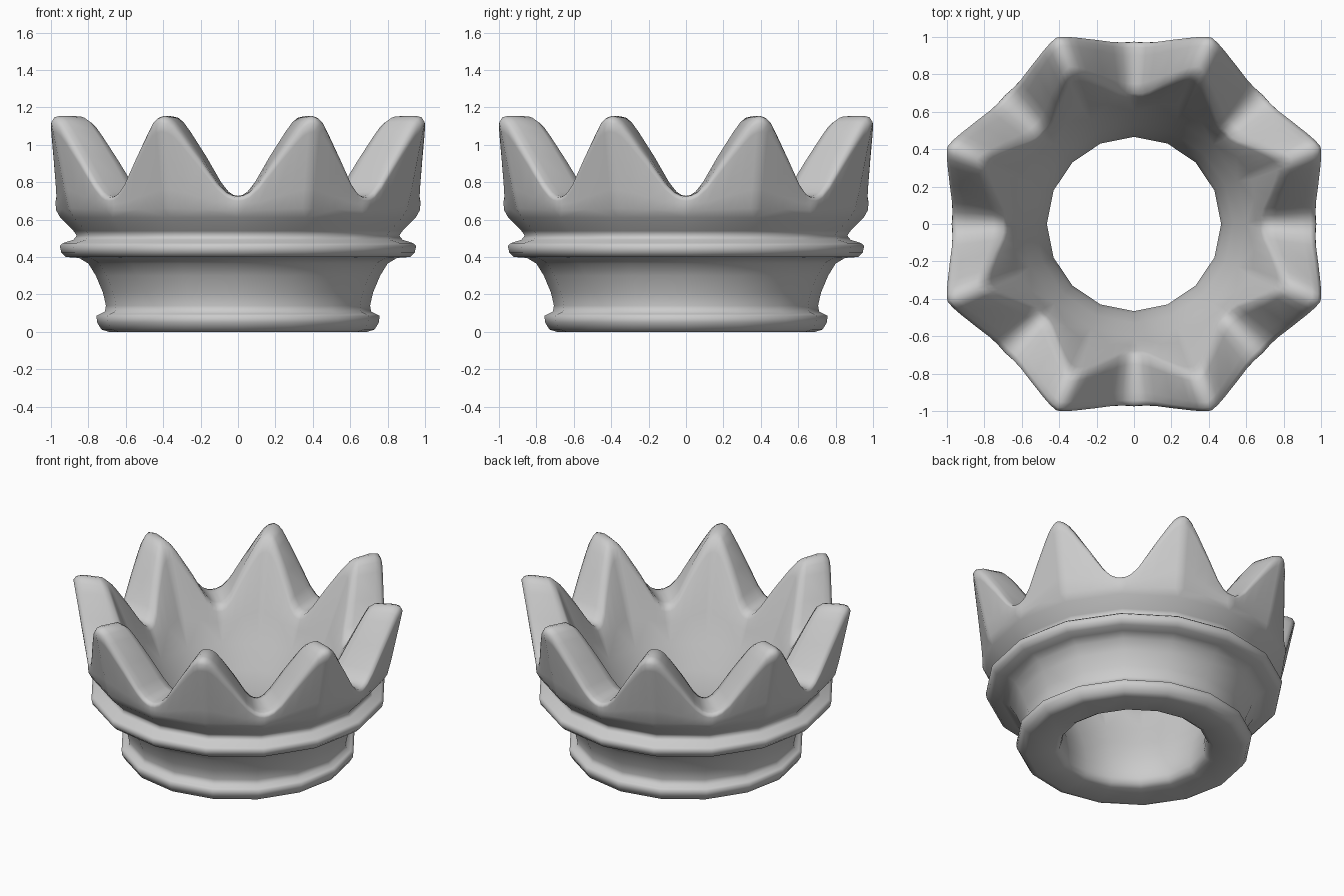
import bpy, bmesh, math

if "Cube" in bpy.data.objects:
    bpy.data.objects.remove(bpy.data.objects["Cube"])

# Profile rows: (valley_r, valley_z, peak_r, peak_z); two numbers = plain 16-sided ring
rows = [
    # foot ring
    (0.468, 0.06), (0.48, 0.025), (0.51, 0.006), (0.69, 0.0), (0.73, 0.012),
    (0.753, 0.05), (0.757, 0.085), (0.74, 0.095), (0.712, 0.108),
    # flared neck
    (0.706, 0.14), (0.722, 0.21), (0.76, 0.30), (0.80, 0.365), (0.85, 0.395),
    # middle ring
    (0.92, 0.40), (0.945, 0.425), (0.953, 0.46), (0.935, 0.475), (0.88, 0.492),
    (0.862, 0.515), (0.88, 0.54), (0.95, 0.61),
    # points: outside, rim, inside
    (0.972, 0.65, 0.98, 0.66), (0.975, 0.68, 1.005, 0.76),
    (0.975, 0.70, 1.07, 1.07), (0.972, 0.717, 1.08, 1.12),
    (0.945, 0.725, 1.063, 1.147), (0.90, 0.726, 1.03, 1.155),
    (0.75, 0.727, 0.91, 1.152), (0.70, 0.718, 0.86, 1.12),
    (0.68, 0.69, 0.825, 1.05), (0.655, 0.63, 0.68, 0.69),
    # flared bowl inside
    (0.60, 0.50), (0.53, 0.35), (0.483, 0.22), (0.466, 0.12),
]
RIM = 0.74  # rows with a larger valley radius belong to the outside
# Steps from valley to peak: (position along the side, height share)
steps = [(0, 0), (0.08, 0.01), (0.17, 0.05), (0.3, 0.17), (0.53, 0.49),
         (0.76, 0.81), (0.85, 0.925), (0.92, 0.98), (1, 1)]
S = len(steps) - 1

bm = bmesh.new()
# Each ring: 16 corners, with valleys at even corners and peaks at odd ones;
# rings of the points are also subdivided along every side
rings = []
for row in rows:
    vr, vz = row[:2]
    plain = len(row) == 2
    pr, pz = (vr, vz) if plain else row[2:]
    mix = 0.35 if vr > RIM else 0.0
    sides = []
    for k in range(16):
        seq = steps[:-1] if k % 2 == 0 else steps[:0:-1]
        a, b = k * math.pi / 8, (k + 1) * math.pi / 8
        side = []
        for u, f in (seq[:1] if plain else seq):
            t = u if k % 2 == 0 else 1 - u
            r = vr + (pr - vr) * (f + (u - f) * mix)
            side.append(bm.verts.new((
                r * (math.cos(a) * (1 - t) + math.cos(b) * t),
                r * (math.sin(a) * (1 - t) + math.sin(b) * t),
                vz + (pz - vz) * f)))
        sides.append(side)
    # close every side with the first corner of the next one
    rings.append([sides[k] + [sides[(k + 1) % 16][0]] for k in range(16)])

# Skin between neighbouring rings
for j, low in enumerate(rings):
    high = rings[(j + 1) % len(rings)]
    for p, q in zip(low, high):
        if len(p) == len(q):
            for i in range(len(p) - 1):
                bm.faces.new((p[i], p[i + 1], q[i + 1], q[i]))
        else:  # fan from a plain side to a subdivided side
            few, many = (p, q) if len(p) < len(q) else (q, p)
            h = S // 2
            for i in range(S):
                bm.faces.new((few[0 if i < h else 1], many[i], many[i + 1]))
            bm.faces.new((few[0], few[1], many[h]))
bmesh.ops.recalc_face_normals(bm, faces=bm.faces)

mesh = bpy.data.meshes.new("crown")
bm.to_mesh(mesh)
bm.free()
crown = bpy.data.objects.new("crown", mesh)
bpy.context.collection.objects.link(crown)
bpy.context.view_layer.objects.active = crown
crown.select_set(True)
bpy.ops.object.shade_smooth_by_angle(angle=math.radians(75))
